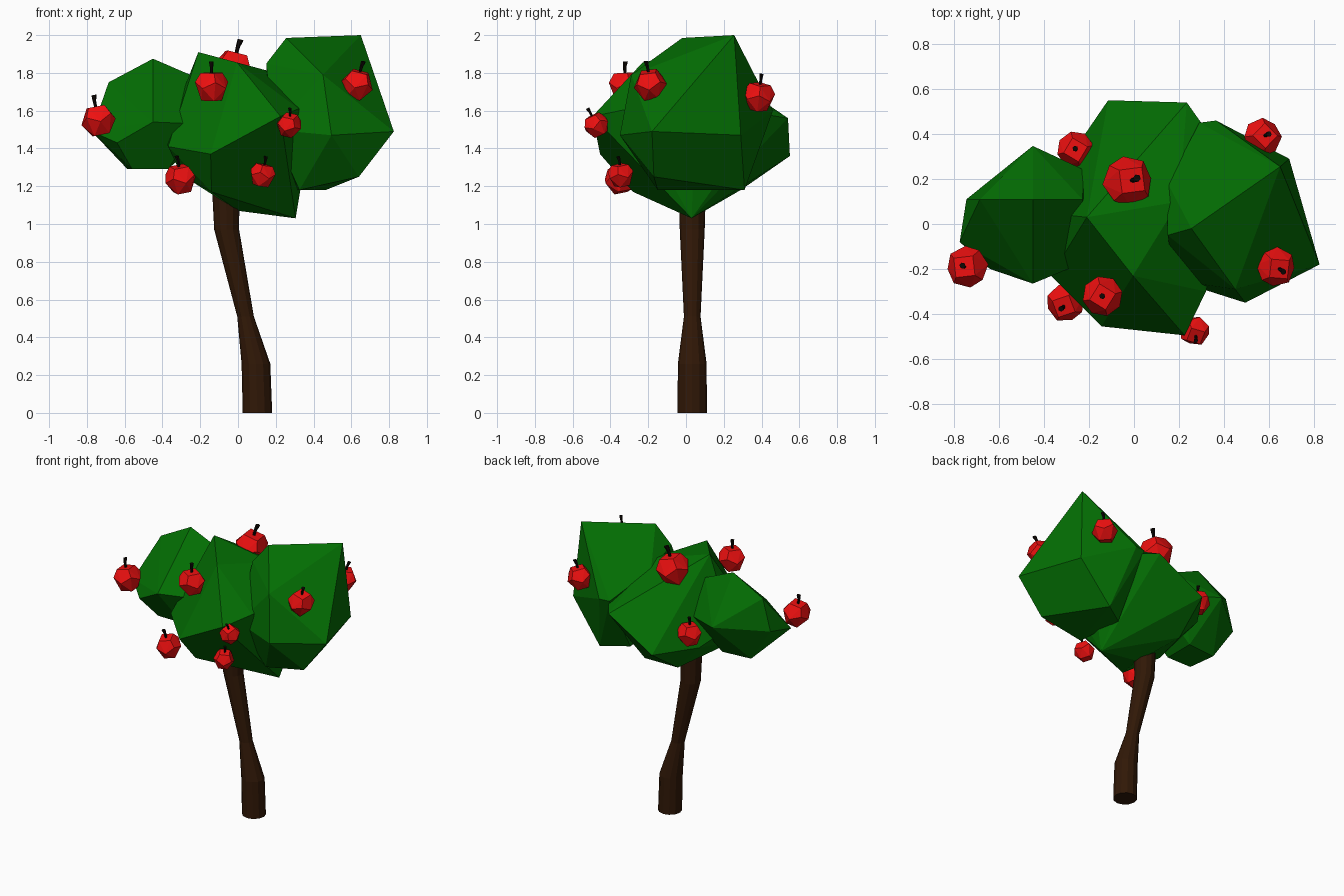
import bpy, bmesh, math
from mathutils import Vector, Matrix


def material(name, rgb):
    m = bpy.data.materials.new(name)
    m.diffuse_color = (*rgb, 1)
    return m


LEAF = material("leaf_green", (0.001, 0.155, 0.001))
BARK = material("bark_brown", (0.03, 0.009, 0.002))
RED = material("apple_red", (0.85, 0.005, 0.005))
DARK = material("stem_dark", (0.004, 0.002, 0.001))


def finish(bm, name, mat):
    bmesh.ops.recalc_face_normals(bm, faces=bm.faces)
    me = bpy.data.meshes.new(name)
    bm.to_mesh(me)
    bm.free()
    me.materials.append(mat)
    ob = bpy.data.objects.new(name, me)
    bpy.context.collection.objects.link(ob)
    return ob


def hull(name, pts, mat):
    bm = bmesh.new()
    for p in pts:
        bm.verts.new(p)
    bmesh.ops.convex_hull(bm, input=bm.verts[:])
    loose = [v for v in bm.verts if not v.link_faces]
    bmesh.ops.delete(bm, geom=loose, context='VERTS')
    # merge nearly flat triangles into larger facets
    bmesh.ops.dissolve_limit(bm, angle_limit=math.radians(6),
                             verts=bm.verts[:], edges=bm.edges[:])
    return finish(bm, name, mat)


def tube(name, rings, sides, mat):
    # rings: (x, y, z, radius), bottom to top
    bm = bmesh.new()
    loops = []
    for x, y, z, r in rings:
        loops.append([bm.verts.new((x + r * math.cos(2 * math.pi * i / sides),
                                    y + r * math.sin(2 * math.pi * i / sides), z))
                      for i in range(sides)])
    for a, b in zip(loops, loops[1:]):
        for i in range(sides):
            j = (i + 1) % sides
            bm.faces.new((a[i], a[j], b[j], b[i]))
    bm.faces.new(loops[0])
    bm.faces.new(loops[-1])
    return finish(bm, name, mat)


def ring(n, r, z, turn=0.0):
    return [Vector((r * math.cos(turn + 2 * math.pi * i / n),
                    r * math.sin(turn + 2 * math.pi * i / n), z)) for i in range(n)]


# Bent trunk
tube("trunk", [(0.103, 0.033, 0, 0.078), (0.095, 0.033, 0.26, 0.076),
               (0.04, 0.033, 0.51, 0.044), (-0.06, 0.033, 0.97, 0.066),
               (-0.065, 0.033, 1.2, 0.073)], 12, BARK)

# Faceted leaf masses
hull("left_foliage", [
    (-0.45, 0.11, 1.875), (-0.685, 0.11, 1.75), (-0.745, 0.11, 1.53),
    (-0.775, -0.08, 1.49), (-0.64, -0.2, 1.43), (-0.45, -0.265, 1.54),
    (-0.45, 0.347, 1.57), (-0.23, 0.11, 1.78), (-0.585, 0.1, 1.29),
    (-0.37, 0.12, 1.29), (-0.56, -0.1, 1.29), (-0.37, -0.1, 1.29),
    (-0.22, -0.17, 1.53), (-0.22, 0.24, 1.55), (-0.15, 0.1, 1.5)], LEAF)

hull("middle_foliage", [
    (-0.21, 0.03, 1.91), (-0.005, -0.23, 1.855), (0.2, 0.1, 1.8),
    (-0.145, -0.455, 1.37), (0.225, -0.495, 1.57), (0.32, -0.3, 1.61),
    (-0.115, 0.55, 1.36), (0.235, 0.54, 1.56), (0.32, 0.42, 1.58),
    (-0.3, 0.28, 1.36), (-0.39, 0.05, 1.45), (-0.37, -0.23, 1.41),
    (0.4, 0.05, 1.6), (0.305, 0.03, 1.03), (0.0, 0.03, 1.07),
    (-0.14, -0.28, 1.17), (-0.14, 0.29, 1.18), (-0.3, -0.1, 1.26)], LEAF)

hull("right_foliage", [
    (0.65, 0.255, 2.0), (0.255, -0.02, 1.985), (0.45, -0.29, 1.79),
    (0.825, -0.18, 1.49), (0.495, -0.35, 1.47), (0.69, 0.29, 1.47),
    (0.365, 0.46, 1.6), (0.29, 0.45, 1.6), (0.64, -0.17, 1.25),
    (0.465, 0.31, 1.18), (0.325, -0.15, 1.18), (0.3, 0.2, 1.18),
    (0.15, -0.05, 1.85), (0.18, -0.25, 1.5), (0.15, 0.18, 1.76)], LEAF)

# Apples: centre, radius, sideways lean of the stem (x, y)
APPLES = [
    ((-0.74, -0.19, 1.55), 0.093, (-0.2, 0.0)),
    ((-0.14, -0.32, 1.73), 0.09, (0.0, -0.05)),
    ((-0.305, -0.35, 1.24), 0.085, (-0.12, -0.25)),
    ((0.27, -0.475, 1.525), 0.068, (0.1, -0.5)),
    ((0.13, -0.345, 1.26), 0.069, (0.2, -0.1)),
    ((0.63, -0.19, 1.74), 0.088, (0.25, -0.15)),
    ((0.57, 0.385, 1.675), 0.085, (0.2, 0.12)),
    ((-0.03, 0.19, 1.82), 0.112, (0.25, 0.05)),
    ((-0.26, 0.33, 1.47), 0.083, (0.0, 0.0)),
]
for n, (c, r, (lx, ly)) in enumerate(APPLES, 1):
    up = Vector((lx, ly, 1)).normalized()
    tilt = Vector((0, 0, 1)).rotation_difference(up).to_matrix().to_4x4()
    m = (Matrix.Translation(c) @ tilt @ Matrix.Rotation(n * 0.9, 4, 'Z')
         @ Matrix.Scale(r, 4))
    body = (ring(4, 0.66, 0.78) + ring(4, 1.0, 0.25)
            + ring(4, 1.0, -0.1, math.pi / 4) + ring(4, 0.62, -0.85))
    hull(f"apple_{n}", body, RED).matrix_world = m
    stem = tube(f"apple_stem_{n}", [(0, 0, 0.6, 0.08), (0.0, 0, 1.1, 0.1),
                                    (0.07, 0, 1.45, 0.15)], 6, DARK)
    stem.matrix_world = m
